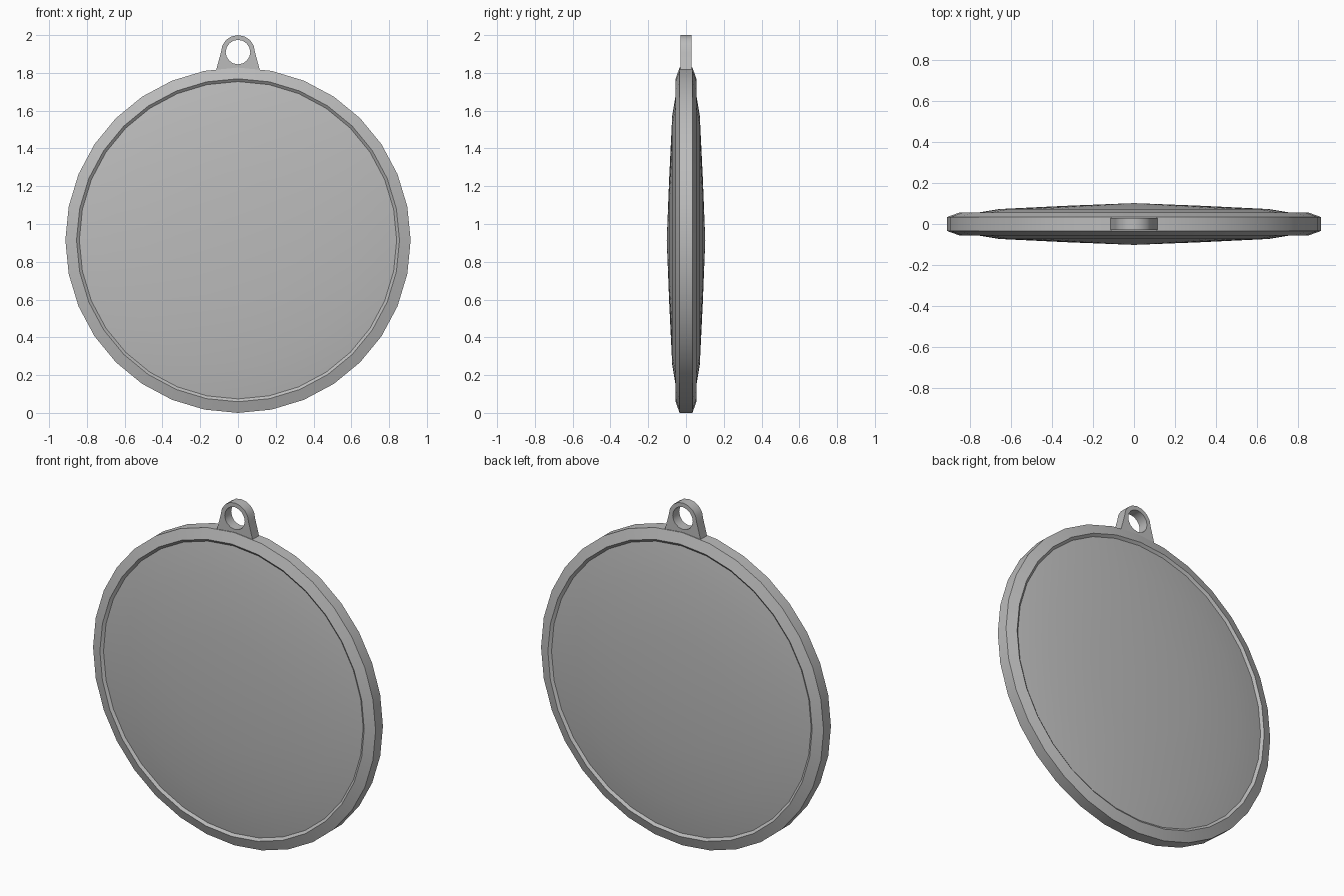
import bpy, bmesh
from math import sin, cos, pi, radians

cube = bpy.data.objects.get("Cube")
if cube:
    bpy.data.objects.remove(cube, do_unlink=True)

CENTRE_Z = 0.914
SEGMENTS = 32

metal = bpy.data.materials.new("grey metal")
metal.use_nodes = True
metal.diffuse_color = (0.5, 0.5, 0.5, 1)
metal.node_tree.nodes["Principled BSDF"].inputs["Base Color"].default_value = (0.5, 0.5, 0.5, 1)


def finish(bm, name):
    bmesh.ops.recalc_face_normals(bm, faces=bm.faces)
    mesh = bpy.data.meshes.new(name)
    bm.to_mesh(mesh)
    bm.free()
    obj = bpy.data.objects.new(name, mesh)
    mesh.materials.append(metal)
    bpy.context.collection.objects.link(obj)
    bpy.ops.object.select_all(action='DESELECT')
    obj.select_set(True)
    bpy.context.view_layer.objects.active = obj
    bpy.ops.object.shade_smooth_by_angle(angle=radians(30))
    return obj


# Medal disc: half profile (radius, depth) mirrored front to back and lathed about y
half = [(0, 0.102), (0.33, 0.089), (0.66, 0.073), (0.84, 0.043), (0.855, 0.055), (0.914, 0.034)]
profile = [(r, -y) for r, y in half] + [(r, y) for r, y in reversed(half)]
bm = bmesh.new()
verts = [bm.verts.new((r, y, CENTRE_Z)) for r, y in profile]
edges = [bm.edges.new(pair) for pair in zip(verts, verts[1:])]
bmesh.ops.spin(bm, geom=verts + edges, cent=(0, 0, CENTRE_Z), axis=(0, 1, 0),
               angle=2 * pi, steps=SEGMENTS, use_merge=True)
bmesh.ops.remove_doubles(bm, verts=bm.verts, dist=0.0001)
finish(bm, "medal_disc")

# Hanging loop: tapered tab with a rounded top, bridged to a round hole
LOOP_Z, HOLE_R, TOP_R, HALF_Y, STEPS = 1.91, 0.065, 0.09, 0.03, 16
outer, inner = [], []
for i in range(STEPS):
    a = 2 * pi * i / STEPS
    x, z = sin(a), cos(a)
    inner.append((HOLE_R * x, LOOP_Z + HOLE_R * z))
    if z > -0.1:
        outer.append((TOP_R * x, LOOP_Z + TOP_R * z))
    else:
        # lower points spread along the foot, buried in the rim
        foot = max(-1, min(1, x / sin(pi * 5 / 8)))
        outer.append((0.125 * foot, 1.78))

bm = bmesh.new()
rings = [[bm.verts.new((x, y, z)) for x, z in ring]
         for ring, y in ((outer, -HALF_Y), (outer, HALF_Y), (inner, HALF_Y), (inner, -HALF_Y))]
for a, b in zip(rings, rings[1:] + rings[:1]):
    for i in range(STEPS):
        j = (i + 1) % STEPS
        bm.faces.new((a[i], a[j], b[j], b[i]))
finish(bm, "hanging_loop")
